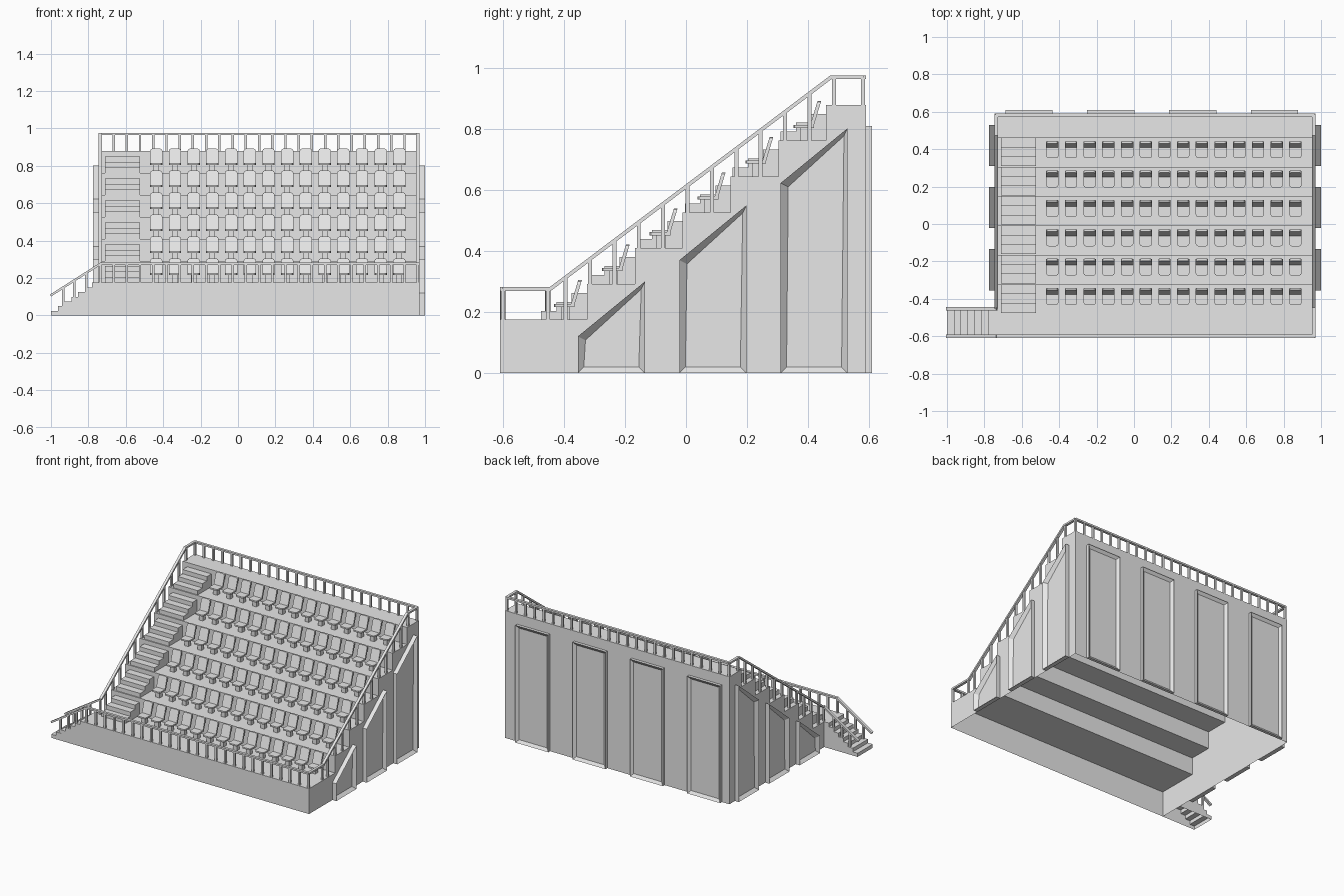
import bpy
import bmesh
from mathutils import Vector, Matrix

old = bpy.data.objects.get("Cube")
if old:
    bpy.data.objects.remove(old, do_unlink=True)

grey = bpy.data.materials.new("light grey")
grey.use_nodes = True
grey.diffuse_color = (0.8, 0.8, 0.8, 1)
grey.node_tree.nodes["Principled BSDF"].inputs["Base Color"].default_value = (0.8, 0.8, 0.8, 1)

# Main dimensions
X0, X1 = -0.745, 0.97
FRONT, BACK = -0.61, 0.59
BASE, RISE, RUN, TIERS = 0.175, 0.1175, 0.157, 6
FIRST = -0.325
AISLE_X = (-0.71, -0.525)


def finish(name, bm):
    mesh = bpy.data.meshes.new(name)
    bm.to_mesh(mesh)
    bm.free()
    mesh.materials.append(grey)
    ob = bpy.data.objects.new(name, mesh)
    bpy.context.collection.objects.link(ob)
    return ob


def box(bm, lo, hi):
    lo, hi = Vector(lo), Vector(hi)
    m = Matrix.Translation((lo + hi) / 2) @ Matrix.Diagonal((*(hi - lo), 1))
    bmesh.ops.create_cube(bm, size=1, matrix=m)


def beam(bm, p, q, width=0.018, height=0.012):
    p, q = Vector(p), Vector(q)
    d = q - p
    rot = d.to_track_quat('Y', 'Z').to_matrix().to_4x4()
    m = Matrix.Translation((p + q) / 2) @ rot @ Matrix.Diagonal((width, d.length + 0.006, height, 1))
    bmesh.ops.create_cube(bm, size=1, matrix=m)


def post(bm, x, y, z0, z1, t=0.0065):
    box(bm, (x - t, y - t, z0), (x + t, y + t, z1))


def prism(bm, points, offset):
    """Extrude a flat outline; returns the far cap."""
    face = bm.faces.new([bm.verts.new(p) for p in points])
    ext = bmesh.ops.extrude_face_region(bm, geom=[face], use_keep_orig=True)
    verts = [g for g in ext["geom"] if isinstance(g, bmesh.types.BMVert)]
    cap = [g for g in ext["geom"] if isinstance(g, bmesh.types.BMFace)][0]
    bmesh.ops.translate(bm, verts=verts, vec=offset)
    bmesh.ops.recalc_face_normals(bm, faces=bm.faces)
    return cap


def drop_bottom(bm):
    low = [f for f in bm.faces if all(v.co.z < 0.001 for v in f.verts)]
    bmesh.ops.delete(bm, geom=low, context='FACES')


def tread(y):
    return BASE + RISE * sum(y > FIRST + RUN * i for i in range(TIERS))


# Hollow stepped stand, open underneath
outline = [(FRONT, 0), (FRONT, BASE)]
for i in range(TIERS):
    y, z = FIRST + RUN * i, BASE + RISE * i
    outline += [(y, z), (y, z + RISE)]
outline += [(BACK, BASE + RISE * TIERS), (BACK, 0)]
bm = bmesh.new()
prism(bm, [(X0, y, z) for y, z in outline], (X1 - X0, 0, 0))
drop_bottom(bm)
finish("stepped_stand", bm)

# Entrance stairs at the side of the front walkway
STEPS, SX, SY = 7, -1.0, -0.445
outline = [(SX, 0)]
for i in range(STEPS):
    w = (X0 - SX) / STEPS
    z = BASE * (i + 1) / STEPS
    outline += [(SX + w * i, z), (SX + w * (i + 1), z)]
outline.append((X0, 0))
bm = bmesh.new()
prism(bm, [(x, FRONT, z) for x, z in outline], (0, SY - FRONT, 0))
drop_bottom(bm)
finish("entrance_stairs", bm)

# Small aisle steps, three per tier
bm = bmesh.new()
for i in range(TIERS):
    y, z = FIRST + RUN * i, BASE + RISE * i
    for k in range(3):
        box(bm, (AISLE_X[0], y - 0.05 * (k + 1), z),
            (AISLE_X[1], y - 0.05 * k, z + RISE * (3 - k) / 4))
finish("aisle_steps", bm)


# Framed recessed panels on the sides and back
def panel(bm, points, offset):
    cap = prism(bm, points, offset)
    bmesh.ops.inset_individual(bm, faces=[cap], thickness=0.028)
    bmesh.ops.translate(bm, verts=cap.verts, vec=-0.7 * Vector(offset))


for name, x, out in (("left_panels", X1, 0.03), ("right_panels", X0, -0.03)):
    bm = bmesh.new()
    for y, z in ((-0.355, 0.12), (-0.022, 0.37), (0.31, 0.623)):
        panel(bm, [(x, y, 0), (x, y + 0.22, 0), (x, y + 0.22, z + 0.18), (x, y, z)], (out, 0, 0))
    finish(name, bm)

bm = bmesh.new()
for i in range(4):
    x = -0.688 + 0.438 * i
    panel(bm, [(x, BACK, 0), (x + 0.252, BACK, 0), (x + 0.252, BACK, 0.81), (x, BACK, 0.81)], (0, 0.02, 0))
finish("back_panels", bm)

# Seat with chamfered back and pan, repeated along rows and tiers
bm = bmesh.new()
cx, W = -0.437, 0.033
seat_z = BASE + 0.052


def rounded(a, b):
    """Half-width outline from level a to level b, cut at the b corners."""
    c = 0.012 if b > a else -0.012
    return [(-W, a), (W, a), (W, b - c), (W - 0.004, b - c / 3), (W - 0.012, b),
            (-W + 0.012, b), (-W + 0.004, b - c / 3), (-W, b - c)]


prism(bm, [(cx + u, FIRST + v, seat_z - 0.01) for u, v in rounded(-0.04, -0.108)], (0, 0, 0.01))
lean = 0.3
prism(bm, [(cx + u, FIRST - 0.052 + v * lean, seat_z + v) for u, v in rounded(-0.01, 0.078)],
      (0, 0.012, 0))
box(bm, (cx - 0.015, FIRST - 0.085, BASE), (cx + 0.015, FIRST - 0.055, seat_z - 0.01))
seats = finish("seats", bm)
for label, count, step in (("along row", 14, (0.1, 0, 0)), ("up tiers", TIERS, (0, RUN, RISE))):
    arr = seats.modifiers.new(label, 'ARRAY')
    arr.count = count
    arr.use_relative_offset = False
    arr.use_constant_offset = True
    arr.constant_offset_displace = step

# Railings
XL, XR = X0 + 0.009, X1 - 0.009
YF, YM, YT, YB = -0.601, -0.445, 0.475, 0.581
LOW, HIGH = 0.276, 0.97
TOP = BASE + RISE * TIERS

for name, y, floor, z in (("front_railing", YF, BASE, LOW), ("back_railing", YB, TOP, HIGH)):
    bm = bmesh.new()
    beam(bm, (XL, y, z), (XR, y, z))
    for i in range(25):
        post(bm, XL + (XR - XL) * i / 24, y, floor, z)
    finish(name, bm)

for name, x in (("left_railing", XR), ("right_railing", XL)):
    bm = bmesh.new()
    beam(bm, (x, YM, LOW), (x, YT, HIGH))
    beam(bm, (x, YT, HIGH), (x, YB, HIGH))
    for i in range(12):
        y = -0.395 + 0.08 * i
        z = min(HIGH, LOW + (y - YM) * (HIGH - LOW) / (YT - YM))
        post(bm, x, y, tread(y), z)
    post(bm, x, YM - 0.008, BASE, LOW)
    if x > 0:
        beam(bm, (x, YF, LOW), (x, YM, LOW))
    finish(name, bm)

# Sloped handrails beside the entrance stairs
bm = bmesh.new()
for y in (YF, SY - 0.008):
    beam(bm, (SX, y, 0.108), (XL, y, LOW))
    for x in (-0.935, -0.875, -0.812):
        z = 0.108 + (x - SX) * (LOW - 0.108) / (XL - SX)
        floor = BASE * (int((x - SX) / (X0 - SX) * STEPS) + 1) / STEPS
        post(bm, x, y, floor, z)
finish("stair_handrails", bm)
